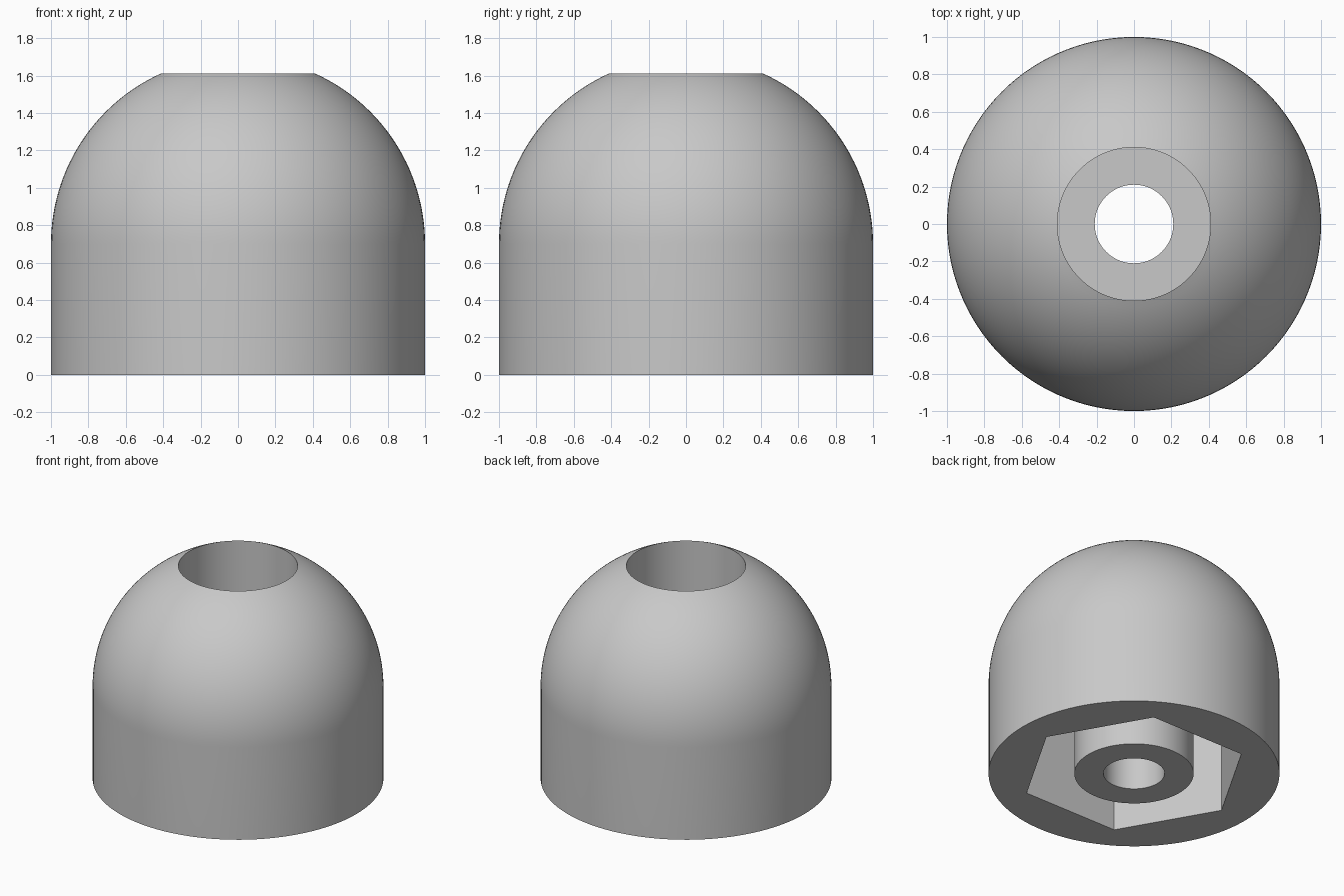
import bpy, bmesh
from math import sin, cos, pi, radians, asin

SEGMENTS = 120        # multiple of 6, so the hexagon corners land on vertices
RADIUS = 1.0
SHOULDER = 0.70       # height where the dome starts
BORE = 0.41           # wide top bore, same radius as the boss underneath
HOLE = 0.21           # through hole
HEX = 0.785           # corner radius of the nut pocket
POCKET_TOP = 0.72
BORE_FLOOR = 0.97
DOME_STEPS = 28

cube = bpy.data.objects.get("Cube")
if cube:
    bpy.data.objects.remove(cube, do_unlink=True)

# Plain grey plastic
grey = bpy.data.materials.new("grey plastic")
grey.use_nodes = True
colour = (0.58, 0.58, 0.58, 1)
grey.diffuse_color = colour
grey.node_tree.nodes["Principled BSDF"].inputs["Base Color"].default_value = colour


def ring_radius(radius, angle, hexagonal):
    """Radius at an angle for a round or a six-sided ring."""
    if not hexagonal:
        return radius
    return radius * cos(pi / 6) / cos(angle % (pi / 3) - pi / 6)


def revolve(name, loops):
    """Join closed profile loops of (radius, height, hexagonal) around z."""
    bm = bmesh.new()
    angles = [2 * pi * i / SEGMENTS for i in range(SEGMENTS)]
    for profile in loops:
        rings = []
        for radius, height, hexagonal in profile:
            ring = []
            for a in angles:
                r = ring_radius(radius, a, hexagonal)
                ring.append(bm.verts.new((r * cos(a), r * sin(a), height)))
            rings.append(ring)
        for k, low in enumerate(rings):
            high = rings[(k + 1) % len(rings)]
            for i in range(SEGMENTS):
                j = (i + 1) % SEGMENTS
                bm.faces.new((low[i], low[j], high[j], high[i]))
    bmesh.ops.recalc_face_normals(bm, faces=bm.faces)
    mesh = bpy.data.meshes.new(name)
    bm.to_mesh(mesh)
    bm.free()
    mesh.materials.append(grey)
    obj = bpy.data.objects.new(name, mesh)
    bpy.context.collection.objects.link(obj)
    return obj


# Outer wall and dome, ending at the rim of the bore
dome_end = pi / 2 - asin(BORE / RADIUS)
profile = [(RADIUS, 0, False)]
for i in range(DOME_STEPS + 1):
    t = dome_end * i / DOME_STEPS
    profile.append((RADIUS * cos(t), SHOULDER + RADIUS * sin(t), False))

# Bore, through hole, boss and hexagonal pocket, back to the base
profile += [
    (BORE, BORE_FLOOR, False),
    (HOLE, BORE_FLOOR, False),
    (HOLE, 0, False),
    (BORE, 0, False),
    (BORE, POCKET_TOP, False),
    (HEX, POCKET_TOP, True),
    (HEX, 0, True),
]
cap = revolve("domed_cap", [profile])

# Smooth round walls, crisp rims and hexagon corners
bpy.ops.object.select_all(action='DESELECT')
cap.select_set(True)
bpy.context.view_layer.objects.active = cap
bpy.ops.object.shade_smooth_by_angle(angle=radians(30))
